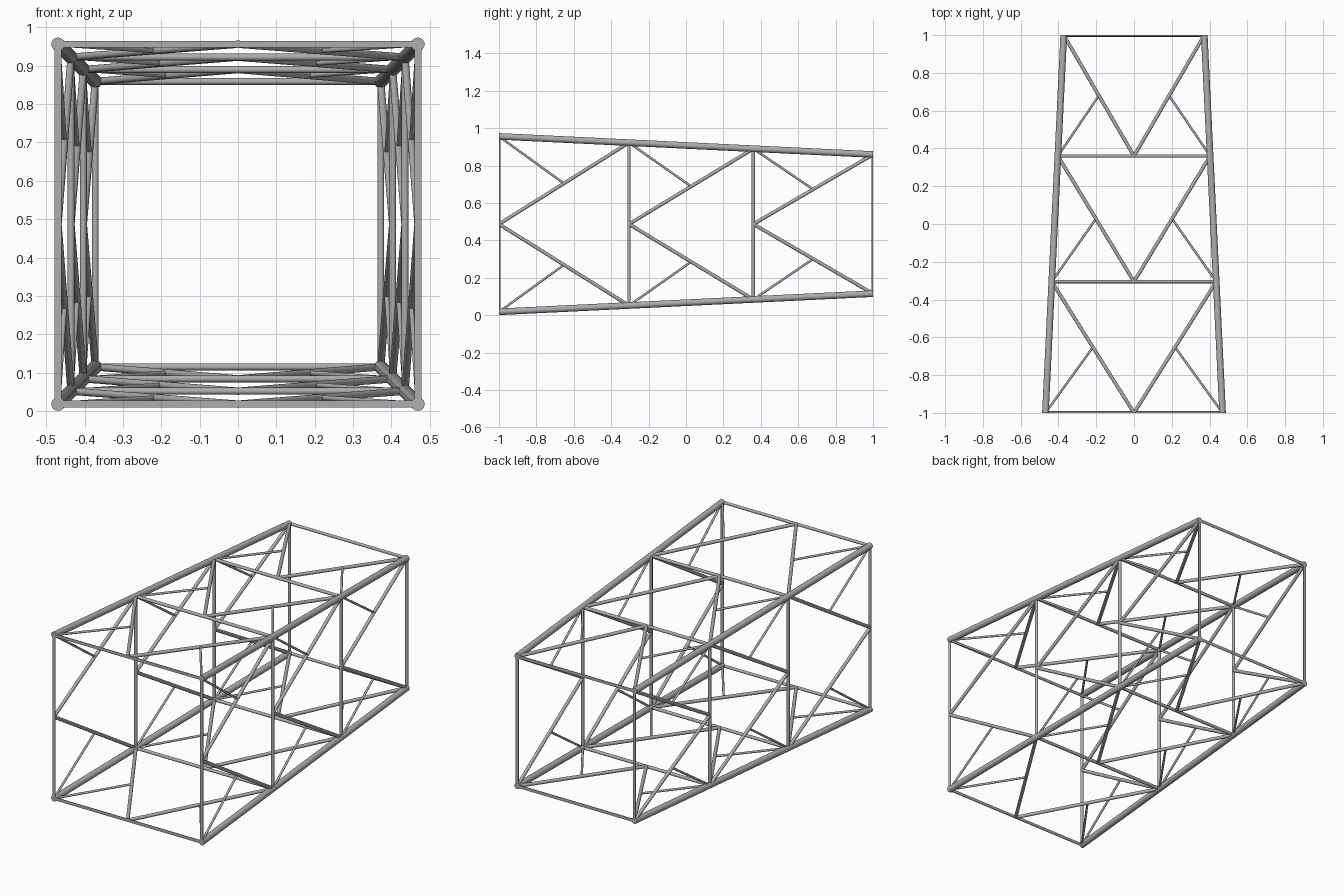
import bpy, bmesh, math
from mathutils import Vector

cube = bpy.data.objects.get("Cube")
if cube:
    bpy.data.objects.remove(cube)

STATIONS = [-1.0, -0.305, 0.36, 1.0]   # frame positions along the length
MID_Z = 0.487
FRONT_HALF, BACK_HALF = 0.469, 0.372   # half width of the square section
CORNERS = [(-1, -1), (1, -1), (1, 1), (-1, 1)]
SIDES = list(zip(CORNERS, CORNERS[1:] + CORNERS[:1]))

steel = bpy.data.materials.new("grey steel")
steel.use_nodes = True
GREY = (0.42, 0.42, 0.42, 1)
steel.diffuse_color = GREY
steel.node_tree.nodes["Principled BSDF"].inputs["Base Color"].default_value = GREY


def node(corner, y):
    """Point on the section at y; corner coordinates run from -1 to 1."""
    half = FRONT_HALF + (BACK_HALF - FRONT_HALF) * (y + 1) / 2
    return Vector((corner[0] * half, y, MID_Z + corner[1] * half))


def tube(bm, p, q, radius):
    """Closed tube from p to q, trimmed flush with both end planes."""
    axis = q - p
    matrix = axis.to_track_quat('Z', 'Y').to_matrix().to_4x4()
    matrix.translation = (p + q) / 2
    old = set(bm.verts)
    bmesh.ops.create_cone(bm, cap_ends=True, segments=16, radius1=radius,
                          radius2=radius, depth=axis.length, matrix=matrix)
    for end in (-1, 1):
        verts = [v for v in bm.verts if v not in old]
        edges = {e for v in verts for e in v.link_edges}
        faces = {f for v in verts for f in v.link_faces}
        bmesh.ops.bisect_plane(bm, geom=verts + list(edges) + list(faces),
                               dist=1e-5, plane_co=(0, end, 0),
                               plane_no=(0, end, 0), clear_outer=True)
        rim = [e for e in bm.edges if e.is_boundary]
        if rim:
            bmesh.ops.holes_fill(bm, edges=rim, sides=0)


def lattice(name, bars, radius):
    bm = bmesh.new()
    for p, q in bars:
        tube(bm, p, q, radius)
    bmesh.ops.recalc_face_normals(bm, faces=bm.faces[:])
    mesh = bpy.data.meshes.new(name)
    bm.to_mesh(mesh)
    bm.free()
    mesh.materials.append(steel)
    obj = bpy.data.objects.new(name, mesh)
    bpy.context.collection.objects.link(obj)
    bpy.ops.object.select_all(action='DESELECT')
    obj.select_set(True)
    bpy.context.view_layer.objects.active = obj
    bpy.ops.object.shade_smooth_by_angle(angle=math.radians(40))


# Four main legs, overshooting so the ends are trimmed square
lattice("main_legs", [(node(c, -1.02), node(c, 1.02)) for c in CORNERS], 0.0175)

# Square frames at every station
lattice("square_frames", [(node(a, y), node(b, y))
                          for y in STATIONS for a, b in SIDES], 0.009)

# K-shaped diagonals and the small struts that brace them
diagonals, struts = [], []
for y0, y1 in zip(STATIONS, STATIONS[1:]):
    for a, b in SIDES:
        centre = (node(a, y0) + node(b, y0)) / 2
        for corner in (a, b):
            far = node(corner, y1)
            diagonals.append((centre, far))
            struts.append((node(corner, y0), (centre + far) / 2))
lattice("k_diagonals", diagonals, 0.0095)
lattice("small_struts", struts, 0.0062)
